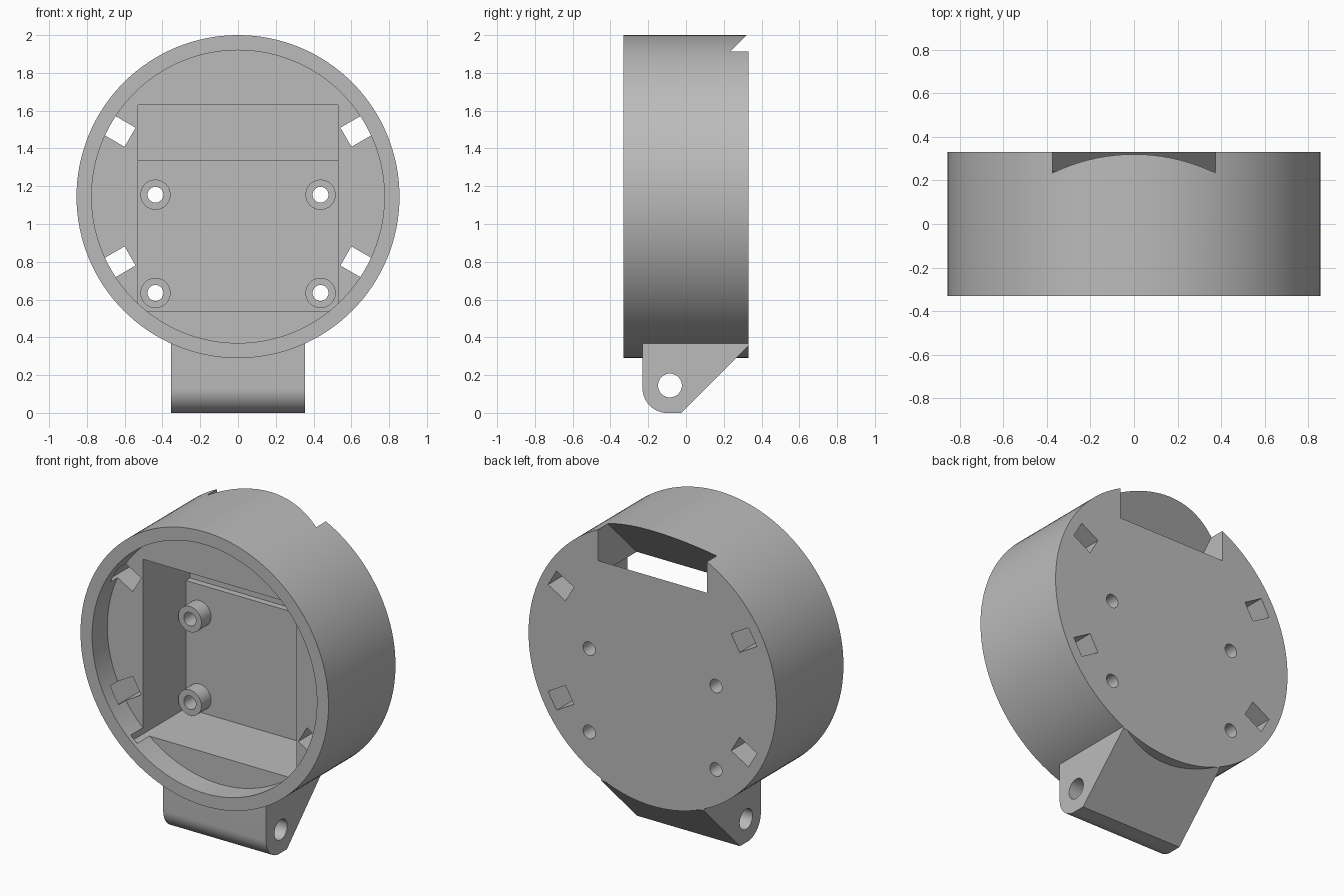
import bpy, bmesh, math
from mathutils import Matrix, Vector

CENTRE_Z = 1.145
BACK = 0.33
SEGS = 128

old = bpy.data.objects.get("Cube")
if old:
    bpy.data.objects.remove(old, do_unlink=True)

grey = bpy.data.materials.new("plain grey")
grey.use_nodes = True
grey.diffuse_color = (0.5, 0.5, 0.5, 1)
grey.node_tree.nodes["Principled BSDF"].inputs["Base Color"].default_value = (0.5, 0.5, 0.5, 1)


def finish(name, bm):
    bmesh.ops.recalc_face_normals(bm, faces=bm.faces)
    mesh = bpy.data.meshes.new(name)
    bm.to_mesh(mesh)
    bm.free()
    mesh.materials.append(grey)
    obj = bpy.data.objects.new(name, mesh)
    bpy.context.collection.objects.link(obj)
    return obj


def disc(name, x, z, radius, y0, y1, segs=SEGS):
    """Cylinder lying along y."""
    bm = bmesh.new()
    place = Matrix.Translation((x, (y0 + y1) / 2, z)) @ Matrix.Rotation(math.pi / 2, 4, 'X')
    bmesh.ops.create_cone(bm, cap_ends=True, segments=segs, radius1=radius,
                          radius2=radius, depth=y1 - y0, matrix=place)
    return finish(name, bm)


def prism(name, profile, half_width):
    """Profile of (y, z) points extruded along x."""
    bm = bmesh.new()
    face = bm.faces.new([bm.verts.new((-half_width, y, z)) for y, z in profile])
    side = bmesh.ops.extrude_face_region(bm, geom=[face])["geom"]
    bmesh.ops.translate(bm, vec=(2 * half_width, 0, 0),
                        verts=[v for v in side if isinstance(v, bmesh.types.BMVert)])
    return finish(name, bm)


def box(name, low, high, turn=Matrix()):
    bm = bmesh.new()
    low, high = Vector(low), Vector(high)
    size = Matrix.Diagonal((*(high - low), 1))
    bmesh.ops.create_cube(bm, size=1, matrix=turn @ Matrix.Translation((low + high) / 2) @ size)
    return finish(name, bm)


def cut(obj, cutter):
    mod = obj.modifiers.new("cut", 'BOOLEAN')
    mod.operation = 'DIFFERENCE'
    mod.solver = 'EXACT'
    mod.object = cutter
    bpy.context.view_layer.objects.active = obj
    bpy.ops.object.modifier_apply(modifier=mod.name)
    bpy.data.objects.remove(cutter, do_unlink=True)


def smooth(obj):
    bpy.ops.object.select_all(action='DESELECT')
    obj.select_set(True)
    bpy.context.view_layer.objects.active = obj
    bpy.ops.object.shade_smooth_by_angle(angle=math.radians(25))


# Round housing with shallow front recess and stepped square pocket
housing = disc("housing", 0, CENTRE_Z, 0.855, -BACK, BACK)
cut(housing, disc("recess_cutter", 0, CENTRE_Z, 0.775, -0.5, -0.18))
cut(housing, box("pocket_cutter", (-0.53, -0.3, 0.54), (0.53, 0.245, 1.63)))
cut(housing, box("step_cutter", (-0.53, 0.1, 1.335), (0.53, 0.285, 1.63)))

# Slanted cable slot from the pocket to the top of the back
cut(housing, prism("slot_cutter", [(0.2, 1.59), (0.6, 1.99), (0.6, 2.28), (-0.09, 1.59)], 0.375))

# Four clip openings around the rim
for sx in (-1, 1):
    for sz in (-1, 1):
        turn = (Matrix.Translation((0, 0, CENTRE_Z)) @ Matrix.Diagonal((sx, 1, sz, 1))
                @ Matrix.Rotation(math.radians(-30), 4, 'Y'))
        cut(housing, box("clip_cutter", (0.652, -0.25, -0.072), (0.79, 0.5, 0.045), turn))

# Hollow screw posts, with the screw holes running through the back
for side, x in (("right", -0.437), ("left", 0.437)):
    for level, z in (("lower", 0.635), ("upper", 1.155)):
        cut(housing, disc("screw_cutter", x, z, 0.042, 0, 0.5, 48))
        post = disc(f"{side}_{level}_post", x, z, 0.08, 0.15, 0.25, 48)
        cut(post, disc("screw_cutter", x, z, 0.042, 0, 0.5, 48))
        smooth(post)
smooth(housing)

# Hinge bracket under the housing, rounded at the lower front
R = 0.13
arc = [(-0.1 - R * math.cos(a), R - R * math.sin(a))
       for a in (math.pi / 2 * i / 16 for i in range(17))]
bracket = prism("hinge_bracket", arc + [(-0.025, 0), (BACK, 0.355), (BACK, 0.368), (-0.23, 0.368)], 0.355)
cut(bracket, disc("housing_cutter", 0, CENTRE_Z, 0.85, -0.5, 0.5))
pin = disc("pin_cutter", 0, 0, 0.063, -1, 1, 48)
pin.data.transform(Matrix.Translation((0, -0.085, 0.145)) @ Matrix.Rotation(math.pi / 2, 4, 'Z'))
cut(bracket, pin)
smooth(bracket)
